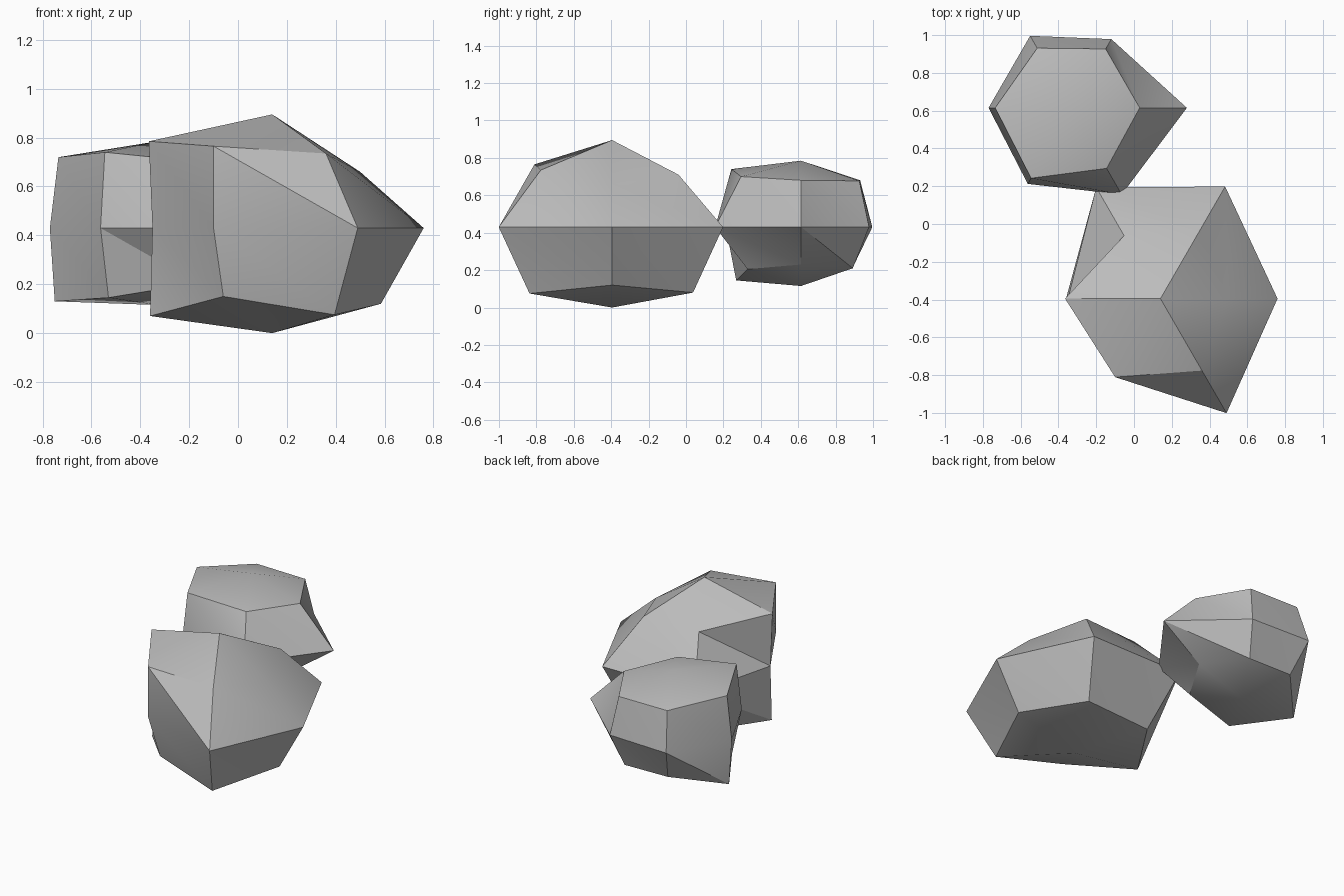
import bpy, bmesh, math
from mathutils import Vector

default_cube = bpy.data.objects.get("Cube")
if default_cube:
    bpy.data.objects.remove(default_cube, do_unlink=True)

# One plain stone colour
stone = bpy.data.materials.new("stone_grey")
stone.use_nodes = True
stone_colour = (0.5, 0.5, 0.5, 1)
stone.diffuse_color = stone_colour
stone.node_tree.nodes["Principled BSDF"].inputs["Base Color"].default_value = stone_colour

MIDDLE = 0.43  # height of the widest ring of both boulders


def make_boulder(name, centre, bottom, top, spokes):
    """Six-sided boulder. Each spoke holds the low radius and height,
    the middle radius, then the upper radius and height."""
    bm = bmesh.new()

    def point(radius, angle, height):
        offset = Vector((radius * math.cos(angle), radius * math.sin(angle), height))
        return bm.verts.new(Vector((*centre, 0)) + offset)

    rings = [[], [], []]
    for index, (low_r, low_z, mid_r, up_r, up_z) in enumerate(spokes):
        angle = index * math.tau / len(spokes)
        profile = ((low_r, low_z), (mid_r, MIDDLE), (up_r, up_z))
        for ring, (radius, height) in zip(rings, profile):
            ring.append(point(radius, angle, height))

    bottom_pole = point(0, 0, bottom)
    top_pole = point(0, 0, top)
    low, middle, upper = rings
    for i in range(len(spokes)):
        j = (i + 1) % len(spokes)
        # caps
        bm.faces.new((bottom_pole, low[j], low[i]))
        bm.faces.new((top_pole, upper[i], upper[j]))
        # facets of the lower and upper bands, all split the same way
        for under, over in ((low, middle), (middle, upper)):
            bm.faces.new((under[i], under[j], over[i]))
            bm.faces.new((over[i], under[j], over[j]))

    bmesh.ops.recalc_face_normals(bm, faces=bm.faces)
    mesh = bpy.data.meshes.new(name)
    bm.to_mesh(mesh)
    bm.free()
    mesh.materials.append(stone)
    boulder = bpy.data.objects.new(name, mesh)
    bpy.context.collection.objects.link(boulder)

    # soft shading with crisp ridges
    bpy.ops.object.select_all(action="DESELECT")
    boulder.select_set(True)
    bpy.context.view_layer.objects.active = boulder
    bpy.ops.object.shade_smooth_by_angle(angle=math.radians(30))
    return boulder


# Spokes run counter-clockwise, starting at +x
make_boulder("large_boulder", (0.14, -0.395), 0, 0.895, [
    (0.445, 0.12, 0.62, 0.36, 0.66),
    (0.50, 0.08, 0.685, 0.41, 0.71),
    (0.47, 0.075, 0.68, 0.385, 0.707),
    (0.50, 0.07, 0.49, 0.505, 0.785),
    (0.40, 0.15, 0.48, 0.48, 0.765),
    (0.51, 0.075, 0.70, 0.44, 0.735),
])

make_boulder("small_boulder", (-0.33, 0.615), 0.115, 0.785, [
    (0.33, 0.23, 0.61, 0.36, 0.68),
    (0.32, 0.21, 0.42, 0.36, 0.677),
    (0.32, 0.215, 0.44, 0.365, 0.68),
    (0.42, 0.13, 0.44, 0.405, 0.72),
    (0.40, 0.145, 0.465, 0.43, 0.74),
    (0.33, 0.205, 0.53, 0.37, 0.70),
])
